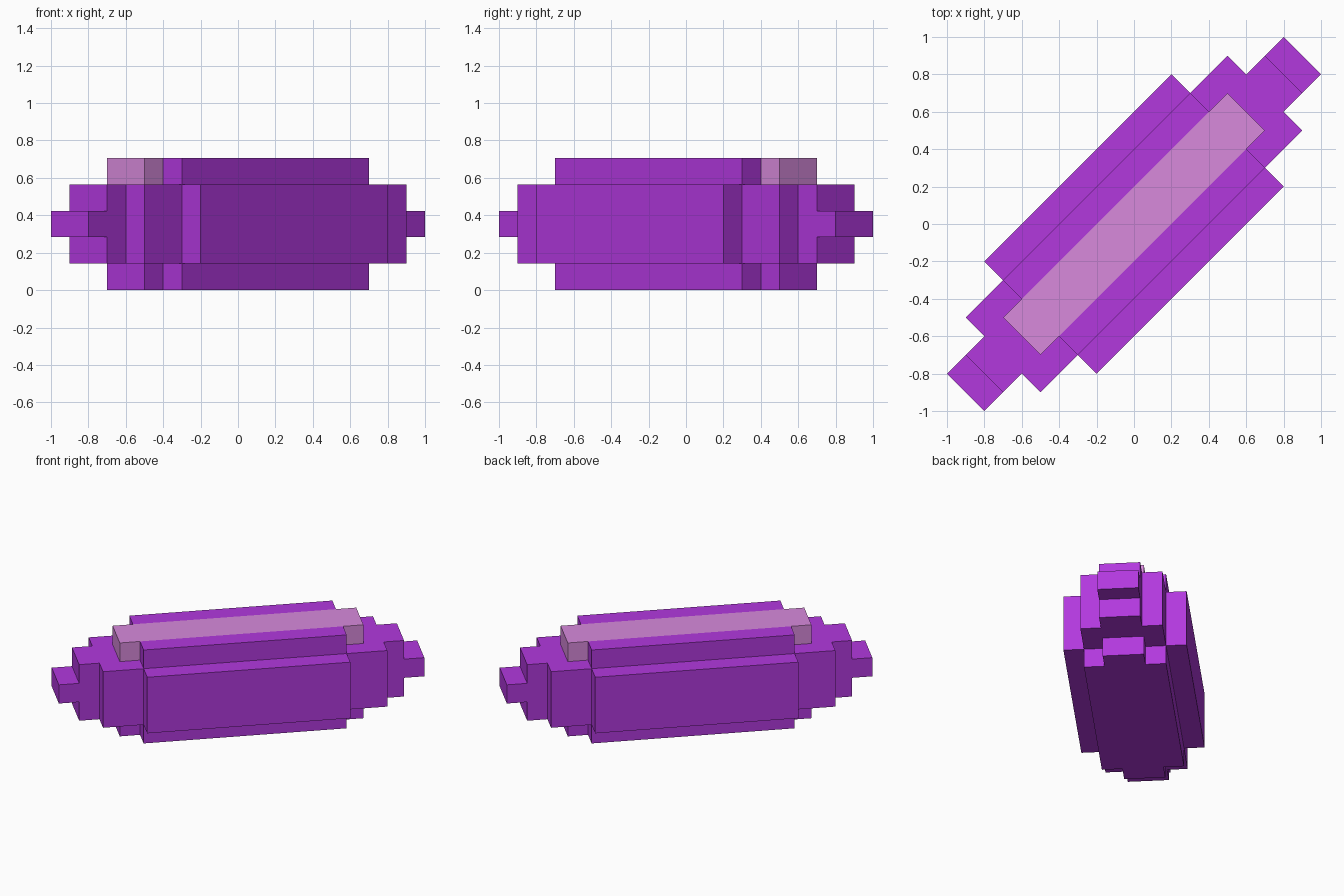
import bpy
import bmesh
import math
from mathutils import Matrix

cube = bpy.data.objects.get("Cube")
if cube:
    bpy.data.objects.remove(cube, do_unlink=True)

UNIT = 0.1 * math.sqrt(2)          # edge of one block
TURN = Matrix.Rotation(math.radians(45), 4, "Z")


def material(name, colour):
    mat = bpy.data.materials.new(name)
    mat.use_nodes = True
    mat.diffuse_color = colour
    mat.node_tree.nodes["Principled BSDF"].inputs["Base Color"].default_value = colour
    return mat


purple = material("purple", (0.445, 0.040, 0.730, 1))
pink = material("pale pink", (0.686, 0.254, 0.716, 1))


def slab(name, outline, z0, z1, mat):
    """Extrude an outline given in block units, turned onto the diagonal."""
    bm = bmesh.new()
    face = bm.faces.new([bm.verts.new((x, y, z0)) for x, y in outline])
    top = bmesh.ops.extrude_face_region(bm, geom=[face])["geom"]
    bmesh.ops.translate(bm, vec=(0, 0, z1 - z0),
                        verts=[v for v in top if isinstance(v, bmesh.types.BMVert)])
    bmesh.ops.recalc_face_normals(bm, faces=bm.faces)
    bm.transform(TURN @ Matrix.Scale(UNIT, 4))
    mesh = bpy.data.meshes.new(name)
    bm.to_mesh(mesh)
    bm.free()
    mesh.materials.append(mat)
    obj = bpy.data.objects.new(name, mesh)
    bpy.context.collection.objects.link(obj)


def stepped(steps):
    """Mirror (half length, half width) steps into a full stepped outline."""
    quarter = []
    for i, (length, width) in enumerate(steps):
        if i:
            quarter.append((length, steps[i - 1][1]))
        quarter.append((length, width))
    half = quarter + [(-x, y) for x, y in reversed(quarter)]
    return half + [(-x, -y) for x, y in half]


def box(x0, x1, y0, y1):
    return [(x0, y0), (x1, y0), (x1, y1), (x0, y1)]


# Body and the narrower layer below it
slab("body", stepped([(8, 1), (7, 2), (5, 3)]), 1, 4, purple)
slab("base", stepped([(6, 1), (5, 2)]), 0, 1, purple)

# Top layer: pale ridge between two rails
slab("top_ridge", box(-6, 6, -1, 1), 4, 5, pink)
for side, s in (("left", -1), ("right", 1)):
    slab(side + "_top_rail", box(-5, 5, s, 2 * s), 4, 5, purple)

# Small blocks on both ends
for end, s in (("back", 1), ("front", -1)):
    slab(end + "_tip", box(8 * s, 9 * s, -1, 1), 2, 3, purple)
